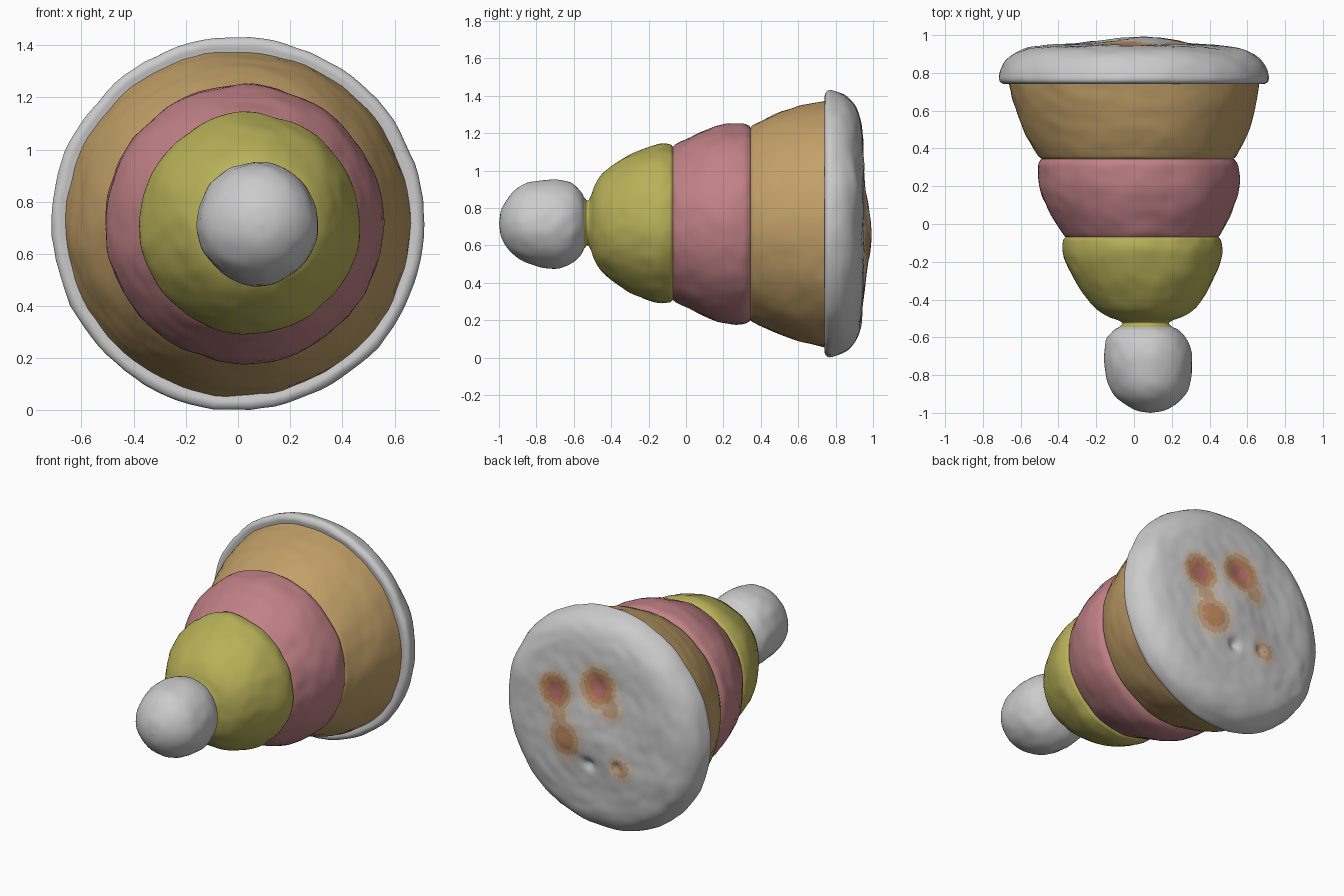
import bpy, bmesh, math
from mathutils import Vector, noise

if "Cube" in bpy.data.objects:
    bpy.data.objects.remove(bpy.data.objects["Cube"])

CZ = 0.717      # height of the long axis, which runs along y
SEG = 96


def material(name, rgb):
    m = bpy.data.materials.new(name)
    m.diffuse_color = (*rgb, 1)
    m.use_nodes = True
    m.node_tree.nodes["Principled BSDF"].inputs["Base Color"].default_value = m.diffuse_color
    return m


def spline(pts, steps):
    """Catmull-Rom curve through (y, radius) points."""
    p = [Vector(q) for q in pts]
    p = [2 * p[0] - p[1]] + p + [2 * p[-1] - p[-2]]
    out = []
    for i in range(1, len(p) - 2):
        a, b, c, d = p[i - 1:i + 3]
        for s in range(steps):
            t = s / steps
            out.append(0.5 * (2 * b + (c - a) * t + (2 * a - 5 * b + 4 * c - d) * t * t
                              + (3 * b - a - 3 * c + d) * t ** 3))
    return out + [p[-2]]


def bump(x, z, cx, cz, w):
    return math.exp(-((x - cx) ** 2 + (z - cz) ** 2) / (w * w))


def relief(x, z):
    """Soft muzzle, cheeks and dimples on the back face."""
    return (0.038 * bump(x, z, 0.02, 0.66, 0.22)
            + 0.012 * bump(x, z, 0.2, 0.56, 0.1) + 0.01 * bump(x, z, -0.21, 0.5, 0.1)
            - 0.014 * bump(x, z, 0.28, 0.88, 0.08) - 0.014 * bump(x, z, -0.03, 0.98, 0.08)
            - 0.03 * bump(x, z, 0.03, 0.47, 0.035) - 0.02 * bump(x, z, -0.17, 0.5, 0.03))


def place(y, r, a):
    """Point on the lathe, with hand-moulded unevenness."""
    cx = max(0.0, 0.037 - 0.05 * y)
    base = Vector((r * math.cos(a), y, r * math.sin(a)))
    n = noise.noise(base * 5) * 0.009 + noise.noise(base * 14) * 0.005
    k = 1 + n / max(r, 0.2)
    x, z = cx + base.x * k, CZ + base.z * k
    if y > 0.85:
        y += (relief(x, z) + n * 0.8) * min(1, (y - 0.85) / 0.07)
    return Vector((x, y, z))


def lathe(name, pts, mats=(), steps=5, paint=None):
    prof = spline(pts, steps)
    bm = bmesh.new()
    rings = [[bm.verts.new(place(y, max(r, 0), 2 * math.pi * j / SEG)) for j in range(SEG)]
             for y, r in prof]
    for lo, hi in zip(rings, rings[1:]):
        for j in range(SEG):
            k = (j + 1) % SEG
            f = bm.faces.new((lo[j], hi[j], hi[k], lo[k]))
            f.smooth = True
            if paint:
                f.material_index = paint(f.calc_center_median())
    bmesh.ops.remove_doubles(bm, verts=bm.verts, dist=0.0003)
    me = bpy.data.meshes.new(name)
    bm.to_mesh(me)
    bm.free()
    for m in mats:
        me.materials.append(m)
    ob = bpy.data.objects.new(name, me)
    bpy.context.collection.objects.link(ob)
    return ob


yellow = material("yellow", (0.48, 0.44, 0.10))
pink = material("pink", (0.53, 0.22, 0.24))
tan = material("tan", (0.54, 0.35, 0.14))
grey = material("grey", (0.8, 0.8, 0.8))
blush_1 = material("blush_pale", (0.66, 0.56, 0.46))
blush_2 = material("blush_mid", (0.58, 0.38, 0.24))
blush_3 = material("blush_orange", (0.52, 0.25, 0.11))
blush_4 = material("blush_red", (0.50, 0.17, 0.15))

# Small round knob at the tip
lathe("tip_ball", [(-1, 0), (-0.985, 0.08), (-0.93, 0.162), (-0.85, 0.213), (-0.72, 0.236),
                   (-0.62, 0.218), (-0.565, 0.175), (-0.545, 0.14)])

# Neck and yellow dome
lathe("yellow_tier", [(-0.545, 0.14), (-0.525, 0.122), (-0.508, 0.15), (-0.49, 0.2), (-0.45, 0.26),
                      (-0.38, 0.318), (-0.28, 0.378), (-0.16, 0.42), (-0.09, 0.418),
                      (-0.07, 0.405)], [yellow])

# Pink band
lathe("pink_tier", [(-0.07, 0.405), (-0.045, 0.425), (0.02, 0.46), (0.1, 0.498), (0.2, 0.528),
                    (0.3, 0.533), (0.335, 0.522), (0.345, 0.512)], [pink])

# Tan flared tier
lathe("tan_tier", [(0.345, 0.512), (0.365, 0.53), (0.45, 0.573), (0.55, 0.612), (0.65, 0.642),
                   (0.73, 0.658), (0.745, 0.66)], [tan])

# Grey rim and closed back face, with soft coloured blotches
SPOTS = [(0.28, 0.88, 0.12, 1.0), (-0.03, 0.98, 0.13, 1.0), (0.2, 0.6, 0.14, 0.72),
         (-0.2, 0.5, 0.1, 0.55), (0.25, 0.74, 0.10, 0.5), (-0.12, 0.87, 0.11, 0.5)]


def blotch(c):
    if c.y < 0.88:
        return 0
    v = max(s * bump(c.x, c.z, x, z, w) for x, z, w, s in SPOTS)
    return sum(v > t for t in (0.22, 0.38, 0.54, 0.78))


lathe("rim_and_back", [(0.745, 0.66), (0.742, 0.69), (0.758, 0.711), (0.79, 0.711), (0.85, 0.688),
                       (0.9, 0.64), (0.93, 0.57), (0.943, 0.48), (0.948, 0.36), (0.95, 0.24),
                       (0.952, 0.12), (0.953, 0)],
      [grey, blush_1, blush_2, blush_3, blush_4], steps=8, paint=blotch)
